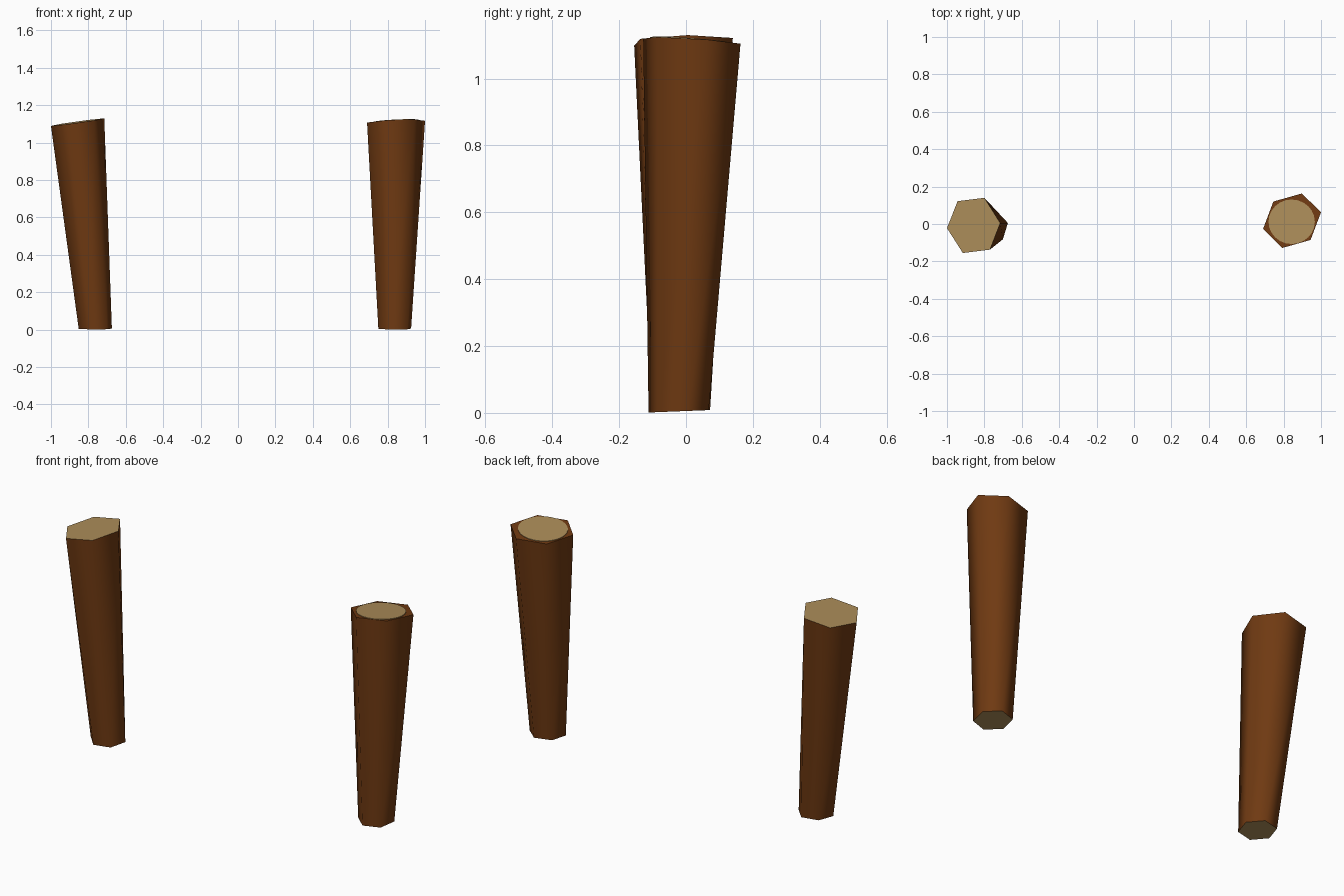
import bpy, bmesh, math

if "Cube" in bpy.data.objects:
    bpy.data.objects.remove(bpy.data.objects["Cube"])


def material(name, rgb):
    m = bpy.data.materials.new(name)
    m.diffuse_color = (*rgb, 1)
    m.use_nodes = True
    m.node_tree.nodes["Principled BSDF"].inputs["Base Color"].default_value = m.diffuse_color
    return m


bark = material("bark brown", (0.160, 0.042, 0.006))
wood = material("cut wood tan", (0.413, 0.266, 0.100))


def finish(bm, name, mats):
    bmesh.ops.recalc_face_normals(bm, faces=bm.faces)
    me = bpy.data.meshes.new(name)
    bm.to_mesh(me)
    bm.free()
    for m in mats:
        me.materials.append(m)
    ob = bpy.data.objects.new(name, me)
    bpy.context.collection.objects.link(ob)
    return ob


def hexagon(cx, cy, r, deg):
    return [(cx + r * math.cos(math.radians(deg + 60 * i)),
             cy + r * math.sin(math.radians(deg + 60 * i))) for i in range(6)]


def post(name, bottom, top, bottom_z, top_z, top_mat):
    """Tapered six-sided post with smooth sides and slanted flat cut ends."""
    bm = bmesh.new()
    lo = [bm.verts.new((x, y, bottom_z(x, y))) for x, y in bottom]
    hi = [bm.verts.new((x, y, top_z(x, y))) for x, y in top]
    for i in range(6):
        j = (i + 1) % 6
        bm.faces.new((lo[i], lo[j], hi[j], hi[i])).smooth = True
    caps = [bm.faces.new(lo[::-1]), bm.faces.new(hi)]
    caps[0].material_index = 1
    caps[1].material_index = top_mat
    for f in caps:
        for e in f.edges:
            e.smooth = False
    return finish(bm, name, (bark, wood))


def ground(x, y):
    return max(0.0, 0.005 + 0.04 * (y + 0.015))


def left_cut(x, y):
    return 1.11 + 0.14 * (x + 0.857) + 0.025 * y


def right_cut(x, y):
    return 1.112 + 0.05 * (x - 0.845) - 0.07 * (y - 0.018)


# Leaning left post, whole top is cut wood
post("left_post", hexagon(-0.763, -0.015, 0.091, 13),
     [(-0.715, 0.005), (-0.80, 0.14), (-0.943, 0.122),
      (-1.0, -0.022), (-0.915, -0.155), (-0.77, -0.137)],
     ground, left_cut, 1)

# Upright right post, bark rim around the cut wood
post("right_post", hexagon(0.838, -0.022, 0.092, 18),
     [(1.0, 0.063), (0.897, 0.163), (0.745, 0.12),
      (0.69, -0.027), (0.793, -0.128), (0.944, -0.085)],
     ground, right_cut, 0)

# Round cut-wood plate on the right post
bm = bmesh.new()
pts = [(0.843 + 0.124 * math.cos(a), 0.012 + 0.119 * math.sin(a))
       for a in (math.tau * i / 24 for i in range(24))]
disc = bm.faces.new([bm.verts.new((x, y, right_cut(x, y) - 0.001)) for x, y in pts])
top = bmesh.ops.extrude_face_region(bm, geom=[disc])
for v in top["geom"]:
    if isinstance(v, bmesh.types.BMVert):
        v.co.z += 0.004
finish(bm, "right_post_cut_face", (wood,))
